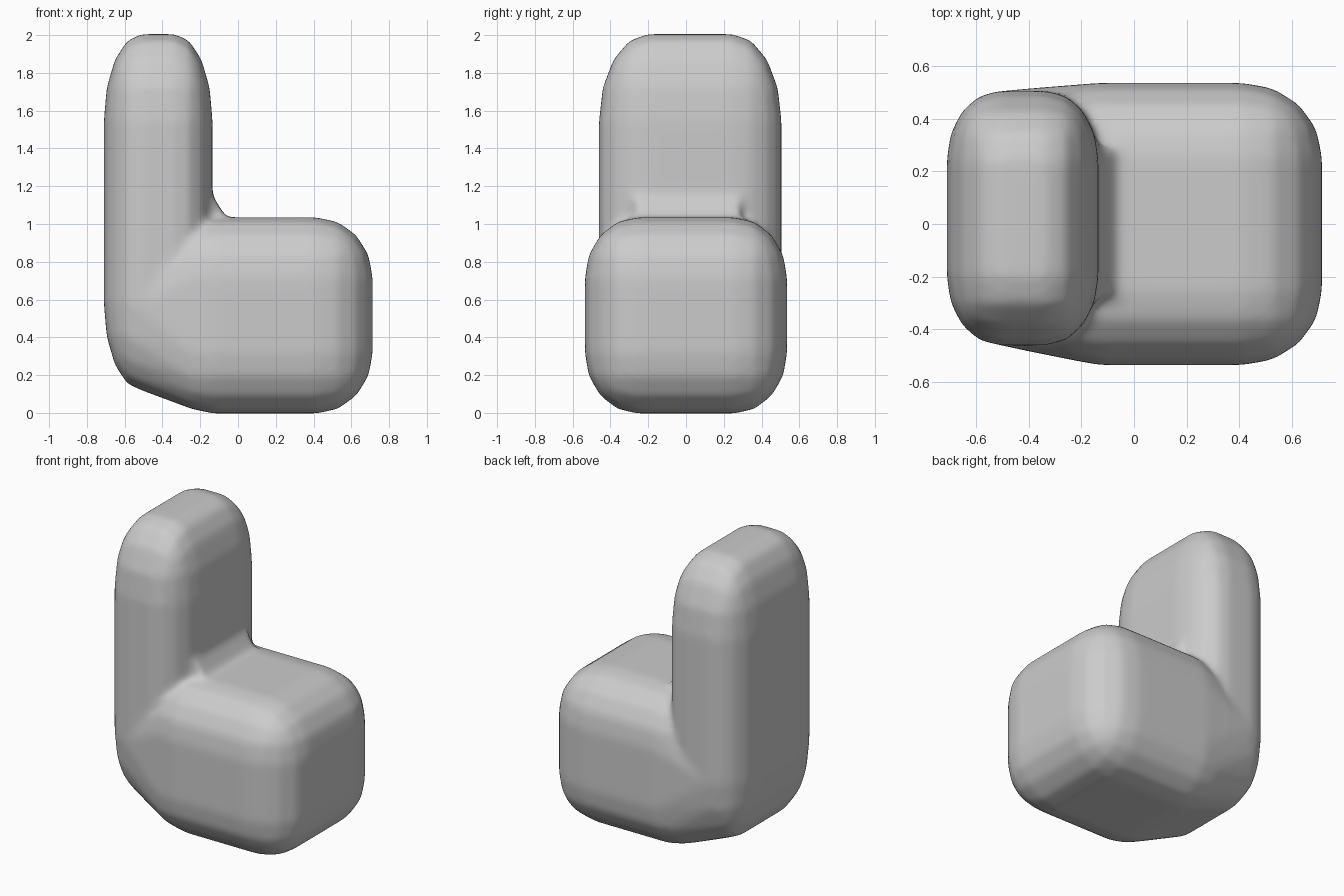
import bpy
import bmesh
from mathutils import Vector

if "Cube" in bpy.data.objects:
    bpy.data.objects.remove(bpy.data.objects["Cube"], do_unlink=True)

# Upholstery colour
grey = bpy.data.materials.new("plain_grey")
grey.use_nodes = True
colour = (0.6, 0.6, 0.6, 1)
grey.diffuse_color = colour
grey.node_tree.nodes["Principled BSDF"].inputs["Base Color"].default_value = colour


def rounded_box(low, high, radii, segments=4):
    """Points and faces of a box whose rounding differs along each axis."""
    low, high, radii = Vector(low), Vector(high), Vector(radii)
    bm = bmesh.new()
    bmesh.ops.create_cube(bm, size=1)
    for v in bm.verts:
        v.co = Vector(v.co[i] * (high[i] - low[i]) / radii[i] for i in range(3))
    bmesh.ops.bevel(bm, geom=bm.edges[:], offset=1, segments=segments,
                    profile=0.5, affect='EDGES')
    for v in bm.verts:
        v.co = Vector(v.co[i] * radii[i] for i in range(3)) + (low + high) / 2
    return bm


def add_hull(bm, points):
    """Add a closed convex shell around the points."""
    verts = [bm.verts.new(p) for p in points]
    result = bmesh.ops.convex_hull(bm, input=verts)
    spare = {g for g in result["geom_interior"] + result["geom_unused"]
             if isinstance(g, bmesh.types.BMVert)}
    bmesh.ops.delete(bm, geom=list(spare), context='VERTS')


# Tall backrest
chair = rounded_box((-0.71, -0.46, 0.12), (-0.135, 0.505, 2.005), (0.2, 0.26, 0.46))
back_points = [v.co.copy() for v in chair.verts]

# Seat block, stretched back to wrap the foot of the backrest
seat = rounded_box((-0.43, -0.535, -0.003), (0.713, 0.535, 1.035), (0.3, 0.28, 0.32))
seat_points = [v.co.copy() for v in seat.verts]
seat.free()
foot_points = [p for p in back_points if p.x < -0.4 and p.z < 0.8]
add_hull(chair, seat_points + foot_points)

# Fillet where the backrest rises from the seat
profile = [(-0.25, 0.95), (-0.25, 1.2), (-0.14, 1.16), (-0.11, 1.08), (-0.06, 1.03), (-0.06, 0.95)]
add_hull(chair, [(x, y, z) for x, z in profile for y in (-0.27, 0.29)])

bmesh.ops.recalc_face_normals(chair, faces=chair.faces[:])
mesh = bpy.data.meshes.new("padded_chair")
chair.to_mesh(mesh)
chair.free()
mesh.materials.append(grey)
obj = bpy.data.objects.new("padded_chair", mesh)
bpy.context.collection.objects.link(obj)

# Fuse the parts into one softly blended skin
fuse = obj.modifiers.new("fuse", 'REMESH')
fuse.mode = 'VOXEL'
fuse.voxel_size = 0.02
fuse.use_smooth_shade = True
soften = obj.modifiers.new("soften", 'SMOOTH')
soften.factor = 0.5
soften.iterations = 12
